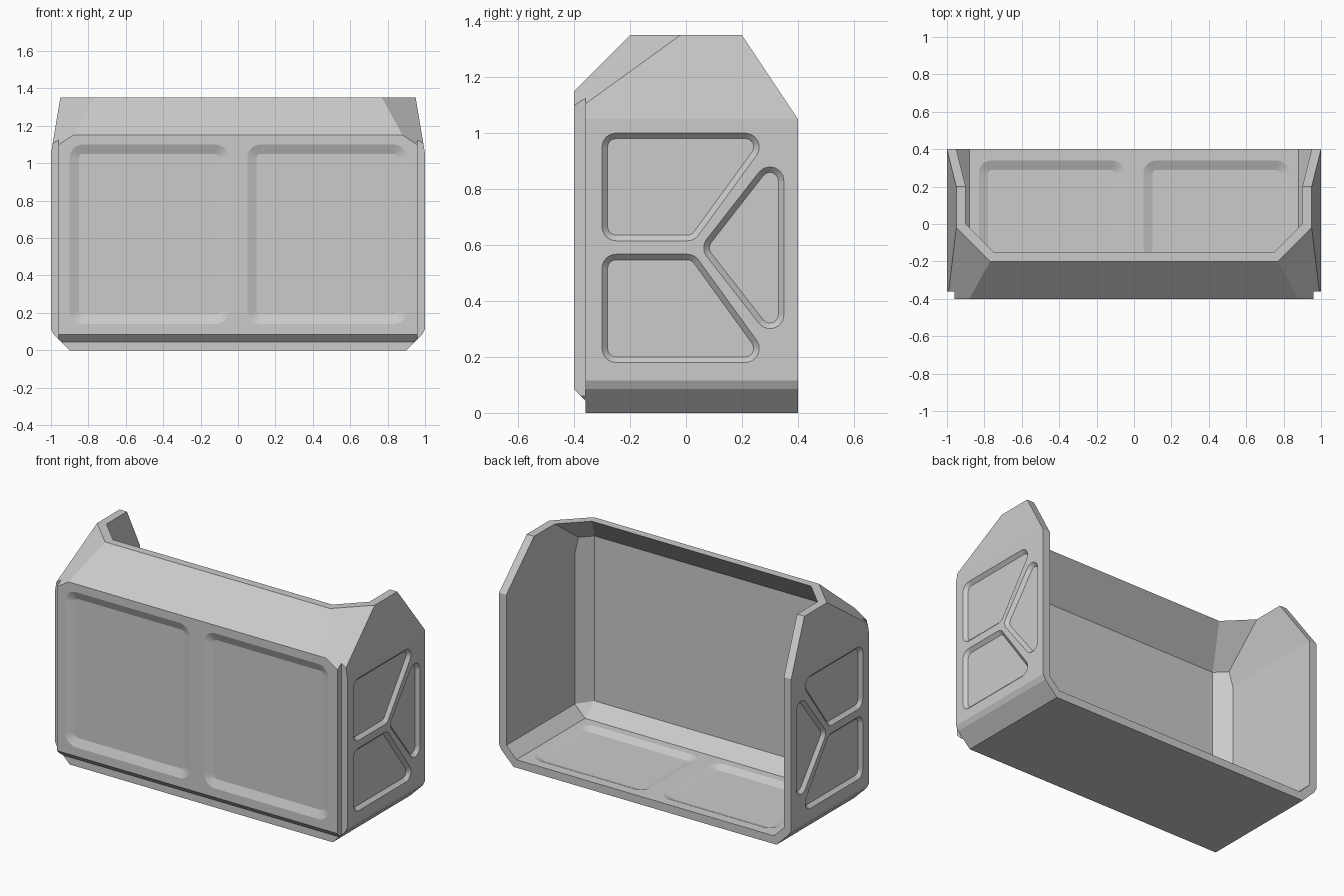
import bpy, bmesh, math
from mathutils import Vector, Matrix

cube = bpy.data.objects.get("Cube")
if cube:
    bpy.data.objects.remove(cube, do_unlink=True)

grey = bpy.data.materials.new("plain_grey")
grey.use_nodes = True
grey.diffuse_color = (0.6, 0.6, 0.6, 1)
shader = next(n for n in grey.node_tree.nodes if n.type == 'BSDF_PRINCIPLED')
shader.inputs["Base Color"].default_value = grey.diffuse_color
shader.inputs["Roughness"].default_value = 0.7


def hull(name, points):
    """Convex solid around the points, with flat regions merged."""
    bm = bmesh.new()
    for p in points:
        bm.verts.new(p)
    res = bmesh.ops.convex_hull(bm, input=bm.verts[:])
    waste = {v for k in ("geom_interior", "geom_unused") for v in res[k]
             if isinstance(v, bmesh.types.BMVert)}
    bmesh.ops.delete(bm, geom=list(waste), context='VERTS')
    bmesh.ops.dissolve_limit(bm, angle_limit=0.01, verts=bm.verts[:], edges=bm.edges[:])
    bmesh.ops.recalc_face_normals(bm, faces=bm.faces[:])
    mesh = bpy.data.meshes.new(name)
    bm.to_mesh(mesh)
    bm.free()
    mesh.materials.append(grey)
    obj = bpy.data.objects.new(name, mesh)
    bpy.context.scene.collection.objects.link(obj)
    return obj


def both(points):
    return [(s * x, y, z) for x, y, z in points for s in (1, -1)]


def rounded(corners, r, size, steps=6):
    """Counter-clockwise polygon with corner circles of radius r, drawn at radius size."""
    out = []
    pts = [Vector(c) for c in corners]
    for i, p in enumerate(pts):
        d1 = (p - pts[i - 1]).normalized()
        d2 = (pts[(i + 1) % len(pts)] - p).normalized()
        n1, n2 = Vector((d1.y, -d1.x)), Vector((d2.y, -d2.x))
        centre = p - (n1 + n2) * r / (1 + n1.dot(n2))
        turn = math.acos(n1.dot(n2))
        for k in range(steps + 1):
            out.append(centre + Matrix.Rotation(turn * k / steps, 2) @ n1 * size)
    return out


cutters = []


def recess(name, corners, r, slope, depth, place):
    pts = []
    for size, h in ((r - slope, -depth), (r, 0), (r, 0.02)):
        pts += [place(p.x, p.y, h) for p in rounded(corners, r, size)]
    cutters.append(hull(name, pts))


def rect(u0, v0, u1, v1):
    return [(u0, v0), (u1, v0), (u1, v1), (u0, v1)]


# Outer shell: chamfered base, sloped upper front, clipped corners
section = [(0.9, 0), (0.985, 0.085), (1, 0.115), (1, 1.05)]
outer = [(x, y, z) for x, z in section for y in (-0.4, 0.4)]
outer += [(0.996, -0.4, 1.075), (0.88, -0.4, 1.15),
          (0.95, -0.02, 1.35), (0.77, -0.2, 1.35), (0.95, 0.2, 1.35)]
shell = hull("open_shell", both(outer))

# Inner cavity, open at the top and the back
cavity = [(x, 0.5, z) for x, z in ((0.88, 0.05), (0.95, 0.12), (0.95, 1.05), (0.898, 1.36))]
cavity += [(0.88, -0.27, 0.05), (0.95, -0.27, 0.12), (0.87, -0.35, 0.13),
           (0.95, -0.27, 1.05), (0.935, -0.285, 1.15), (0.87, -0.35, 1.15),
           (0.898, 0.014, 1.36), (0.744, -0.14, 1.36)]
cutters.append(hull("cavity_cutter", both(cavity)))

# Steps around the front plate: two upright corners and the lower edge
for s in (1, -1):
    cutters.append(hull("corner_step_cutter", [
        (s * x, y, z) for x in (0.96, 1.1) for y in (-0.5, -0.36) for z in (-0.1, 1.5)]))
lip = [(-0.5, -0.1), (-0.36, -0.1), (-0.36, 0.045), (-0.5, 0.185)]
cutters.append(hull("lower_step_cutter", both([(1.2, y, z) for y, z in lip])))

# Recessed panels on the front and the floor
for u0, u1 in ((-0.9, -0.05), (0.05, 0.9)):
    recess("front_panel_cutter", rect(u0, 0.14, u1, 1.1), 0.07, 0.05, 0.02,
           lambda u, v, h: (u, -0.4 - h, v))
for u0, u1 in ((-0.83, -0.05), (0.05, 0.83)):
    recess("floor_panel_cutter", rect(u0, -0.22, u1, 0.34), 0.07, 0.05, 0.02,
           lambda u, v, h: (u, v, 0.05 + h))

# Three recesses on each side, leaving a branching rib
side_panels = [
    [(-0.3, 0.615), (0.03, 0.615), (0.31, 1.0), (-0.3, 1.0)],
    [(-0.3, 0.18), (0.31, 0.18), (0.03, 0.567), (-0.3, 0.567)],
    [(0.35, 0.205), (0.35, 0.975), (0.05, 0.59)],
]
for s in (1, -1):
    for corners in side_panels:
        recess("side_panel_cutter", corners, 0.05, 0.02, 0.02,
               lambda u, v, h: (s * (1 + h), u, v))

# Carve the shell and bake the result
for c in cutters:
    c.hide_render = True
    mod = shell.modifiers.new("carve", 'BOOLEAN')
    mod.operation = 'DIFFERENCE'
    mod.solver = 'EXACT'
    mod.object = c
bpy.context.view_layer.update()
carved = bpy.data.meshes.new_from_object(
    shell.evaluated_get(bpy.context.evaluated_depsgraph_get()))
shell.modifiers.clear()
shell.data = carved
for c in cutters:
    bpy.data.objects.remove(c, do_unlink=True)
carved.materials.clear()
carved.materials.append(grey)

# Smooth only the small rounded corners; keep broad faces flat
for face in carved.polygons:
    face.material_index = 0
bpy.ops.object.select_all(action='DESELECT')
shell.select_set(True)
bpy.context.view_layer.objects.active = shell
bpy.ops.object.shade_smooth_by_angle(angle=math.radians(25))
for face in carved.polygons:
    face.use_smooth = face.area < 0.004
